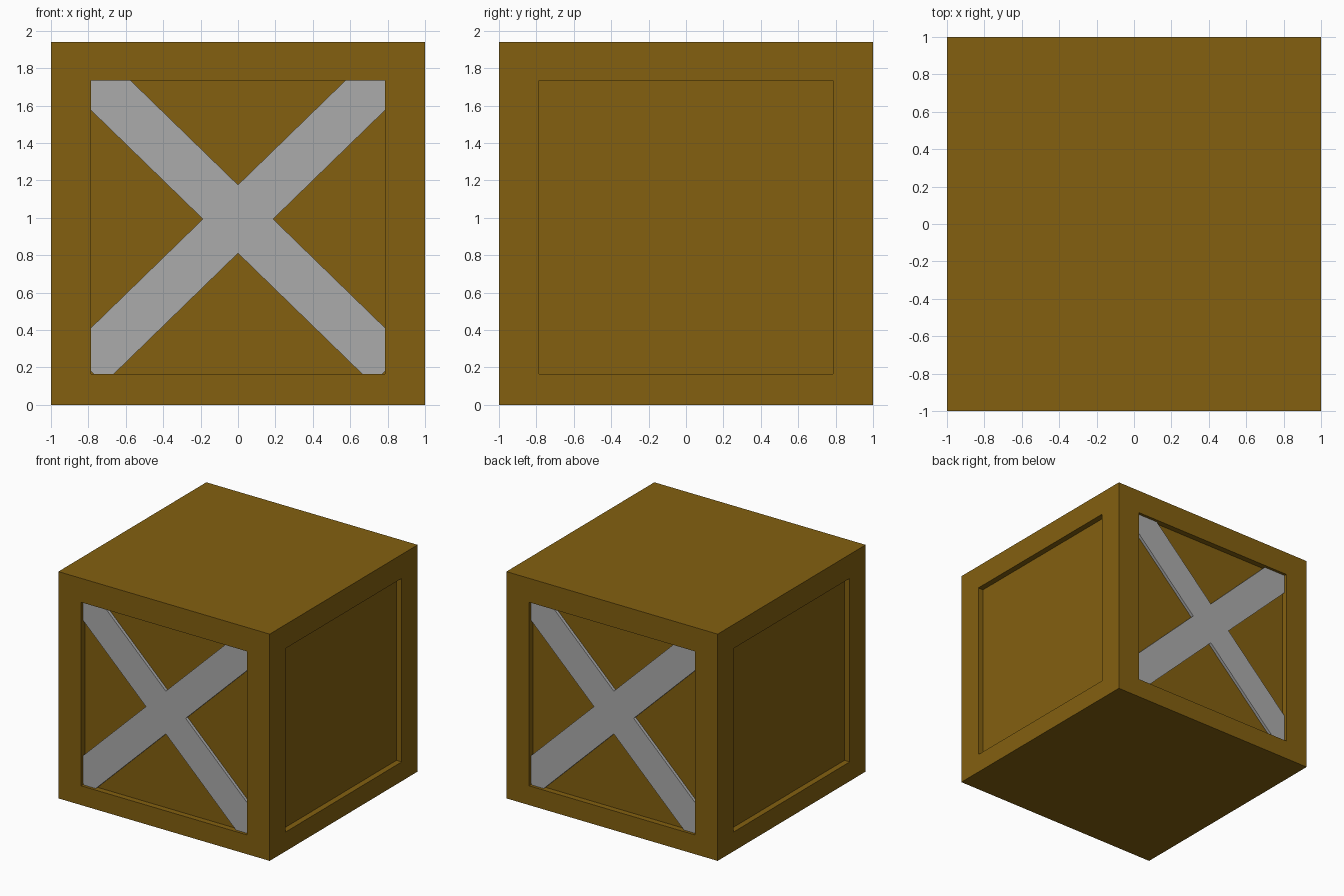
import bpy, bmesh, math
from mathutils import Matrix

if "Cube" in bpy.data.objects:
    bpy.data.objects.remove(bpy.data.objects["Cube"])

W, H = 1.0, 1.94            # half width, height
PX = 0.785                  # panel half width
Z0, Z1 = 0.165, 1.735       # panel bottom and top
DEPTH = 0.05                # panel recess


def make_material(name, color):
    mat = bpy.data.materials.new(name)
    mat.diffuse_color = (*color, 1)
    mat.use_nodes = True
    mat.node_tree.nodes["Principled BSDF"].inputs["Base Color"].default_value = mat.diffuse_color
    return mat


wood = make_material("wood", (0.227, 0.117, 0.005))
metal = make_material("grey_metal", (0.41, 0.41, 0.41))


def make_object(name, bm, mat):
    bmesh.ops.recalc_face_normals(bm, faces=bm.faces[:])
    me = bpy.data.meshes.new(name)
    bm.to_mesh(me)
    bm.free()
    ob = bpy.data.objects.new(name, me)
    bpy.context.collection.objects.link(ob)
    me.materials.append(mat)
    return ob


# crate body with a recessed panel on each of the four sides
bm = bmesh.new()
bmesh.ops.create_cube(bm, size=1, matrix=Matrix.Translation((0, 0, H / 2)) @ Matrix.Diagonal((2 * W, 2 * W, H, 1)))
bm.normal_update()
sides = [f for f in bm.faces if abs(f.normal.z) < 0.5]
bmesh.ops.inset_individual(bm, faces=sides, thickness=0.1)
for f in sides:
    across = 1 if abs(f.normal.x) > 0.5 else 0
    for v in f.verts:
        v.co[across] = math.copysign(PX, v.co[across])
        v.co.z = Z1 if v.co.z > H / 2 else Z0
bm.normal_update()
for f in bmesh.ops.extrude_discrete_faces(bm, faces=sides)["faces"]:
    f.normal_update()
    bmesh.ops.translate(bm, verts=f.verts[:], vec=f.normal * -DEPTH)
make_object("crate_body", bm, wood)

# crossed braces on front and back, their ends buried in the frame
for side, sy in (("front", -1), ("back", 1)):
    for lean, sa in (("rising", -1), ("falling", 1)):
        bm = bmesh.new()
        bmesh.ops.create_cube(bm, size=1, matrix=Matrix.Diagonal((2.26, 0.05, 0.262, 1)))
        ob = make_object(f"{side}_brace_{lean}", bm, metal)
        ob.location = (0, sy * 0.951, 0.993)
        ob.rotation_euler.y = sa * math.radians(44.2)
